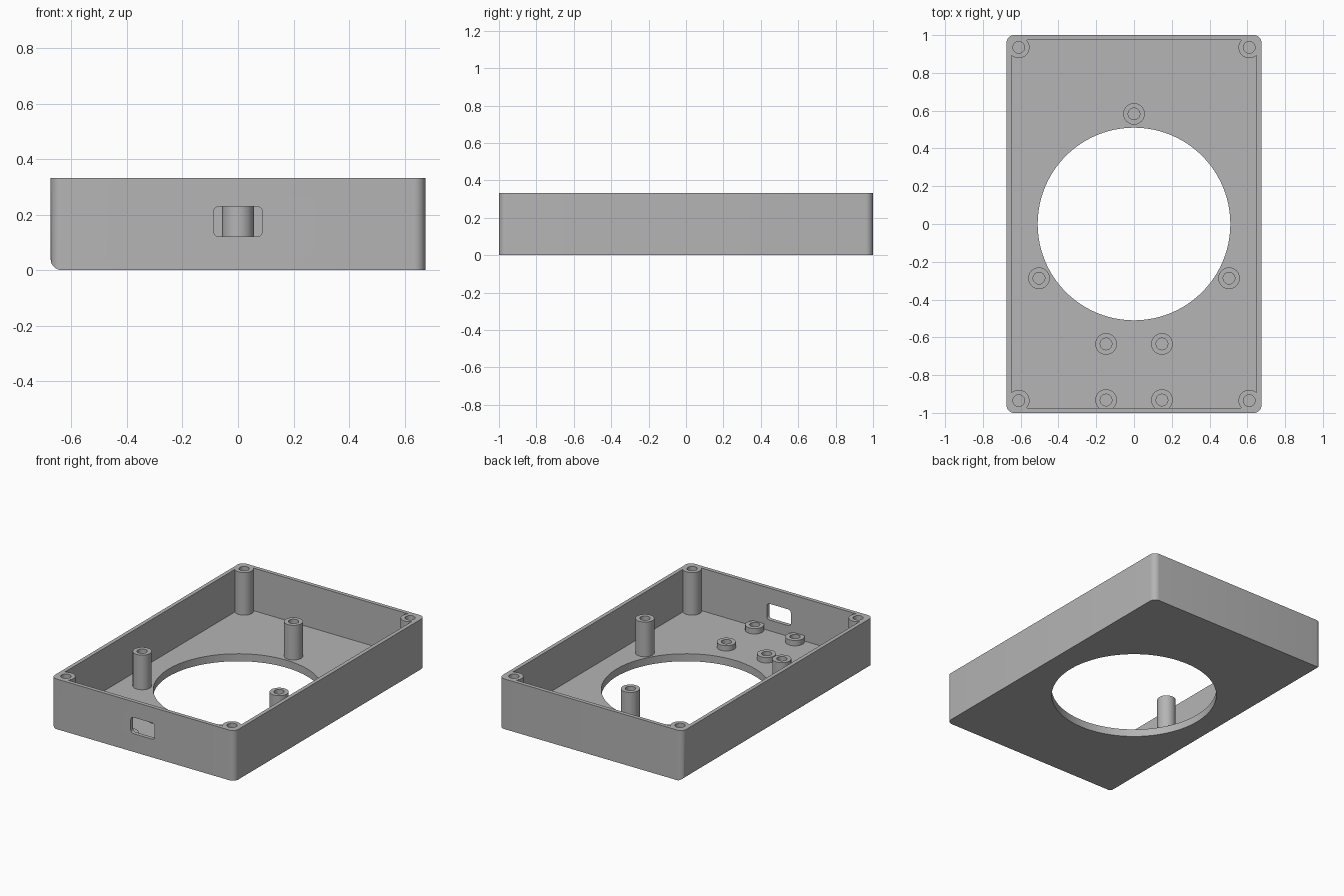
import bpy, bmesh, math
from mathutils import Matrix

if "Cube" in bpy.data.objects:
    bpy.data.objects.remove(bpy.data.objects["Cube"])

W, L, H = 0.675, 1.0, 0.333      # half width, half length, height
FLOOR, WALL = 0.05, 0.026
R_POST, R_HOLE = 0.057, 0.031

grey = bpy.data.materials.new("plain grey")
grey.diffuse_color = (0.46, 0.46, 0.46, 1)
grey.use_nodes = True
grey.node_tree.nodes["Principled BSDF"].inputs["Base Color"].default_value = grey.diffuse_color


def rounded_rect(hx, hy, radii, n=8):
    """Outline with one radius per corner: ++, -+, --, +-"""
    pts = []
    for i, ((sx, sy), r) in enumerate(zip([(1, 1), (-1, 1), (-1, -1), (1, -1)], radii)):
        if r == 0:
            pts.append((sx * hx, sy * hy))
            continue
        for k in range(n + 1):
            a = math.pi / 2 * (i + k / n)
            pts.append((sx * (hx - r) + r * math.cos(a), sy * (hy - r) + r * math.sin(a)))
    return pts


def circle(r, x=0, y=0, n=40):
    return [(x + r * math.cos(2 * math.pi * k / n), y + r * math.sin(2 * math.pi * k / n))
            for k in range(n)]


def make_object(name, bm):
    bmesh.ops.recalc_face_normals(bm, faces=bm.faces)
    me = bpy.data.meshes.new(name)
    bm.to_mesh(me)
    bm.free()
    me.materials.append(grey)
    ob = bpy.data.objects.new(name, me)
    bpy.context.collection.objects.link(ob)
    return ob


def prism(name, outline, z0, z1, matrix=Matrix()):
    bm = bmesh.new()
    low = [bm.verts.new((x, y, z0)) for x, y in outline]
    top = [bm.verts.new((x, y, z1)) for x, y in outline]
    bm.faces.new(low)
    bm.faces.new(top)
    for i in range(len(low)):
        j = (i + 1) % len(low)
        bm.faces.new((low[i], low[j], top[j], top[i]))
    bmesh.ops.transform(bm, matrix=matrix, verts=bm.verts)
    return make_object(name, bm)


def tube(name, x, y, z0, z1, n=40):
    """Screw standoff: a ring profile turned about its own axis"""
    bm = bmesh.new()
    profile = [(R_POST, z0), (R_POST, z1), (R_HOLE, z1), (R_HOLE, z0)]
    rings = [[bm.verts.new((px, py, z)) for px, py in circle(r, x, y, n)] for r, z in profile]
    for a, b in zip(rings, rings[1:] + rings[:1]):
        for i in range(n):
            j = (i + 1) % n
            bm.faces.new((a[i], a[j], b[j], b[i]))
    return make_object(name, bm)


def boolean(target, cutter, operation='DIFFERENCE'):
    mod = target.modifiers.new("cut", 'BOOLEAN')
    mod.operation, mod.object, mod.solver = operation, cutter, 'EXACT'
    bpy.context.view_layer.objects.active = target
    bpy.ops.object.modifier_apply(modifier=mod.name)
    bpy.data.objects.remove(cutter)


def smooth(ob):
    bpy.ops.object.select_all(action='DESELECT')
    ob.select_set(True)
    bpy.context.view_layer.objects.active = ob
    bpy.ops.object.shade_smooth_by_angle(angle=math.radians(30))


corners = [(sx * 0.61, sy * 0.935) for sx in (-1, 1) for sy in (-1, 1)]
upright = Matrix.Rotation(math.pi / 2, 4, 'X')       # outline y becomes z

# Outer block with rounded upright corners and one rounded lower long edge
case = prism("case", rounded_rect(W, L, [0.04] * 4), 0, H)
edge = prism("edge_shape", rounded_rect(W + 0.1, 0.4, [0, 0, 0.04, 0]), -2, 2,
             Matrix.Translation((0.1, 0, 0.4)) @ upright)
boolean(case, edge, 'INTERSECT')

# Cavity, leaving the four corner posts standing
cavity = prism("cavity", rounded_rect(W - WALL, L - WALL, [0.015] * 4), FLOOR, H + 0.1)
for x, y in corners:
    boolean(cavity, prism("post_shape", circle(R_POST, x, y), 0, H + 0.3))
boolean(case, cavity)

# Screw holes in the corner posts
for x, y in corners:
    boolean(case, prism("screw_hole", circle(R_HOLE, x, y), FLOOR, H + 0.1))

# Large round opening in the floor and cable slot in the front wall
boolean(case, prism("round_opening", circle(0.51, n=96), -0.1, 0.2))
boolean(case, prism("cable_slot", rounded_rect(0.088, 0.054, [0.02] * 4), 0.9, 1.1,
                    Matrix.Translation((0, 0, 0.175)) @ upright))
smooth(case)

# Three tall standoffs around the opening
for i, (x, y) in enumerate([(0, 0.583), (-0.503, -0.287), (0.503, -0.287)]):
    smooth(tube(f"tall_standoff_{i + 1}", x, y, FLOOR - 0.005, 0.28))

# Four low standoffs near the slot
for i, (x, y) in enumerate([(sx * 0.148, sy) for sx in (-1, 1) for sy in (-0.635, -0.932)]):
    smooth(tube(f"low_standoff_{i + 1}", x, y, FLOOR - 0.005, FLOOR + 0.036))
